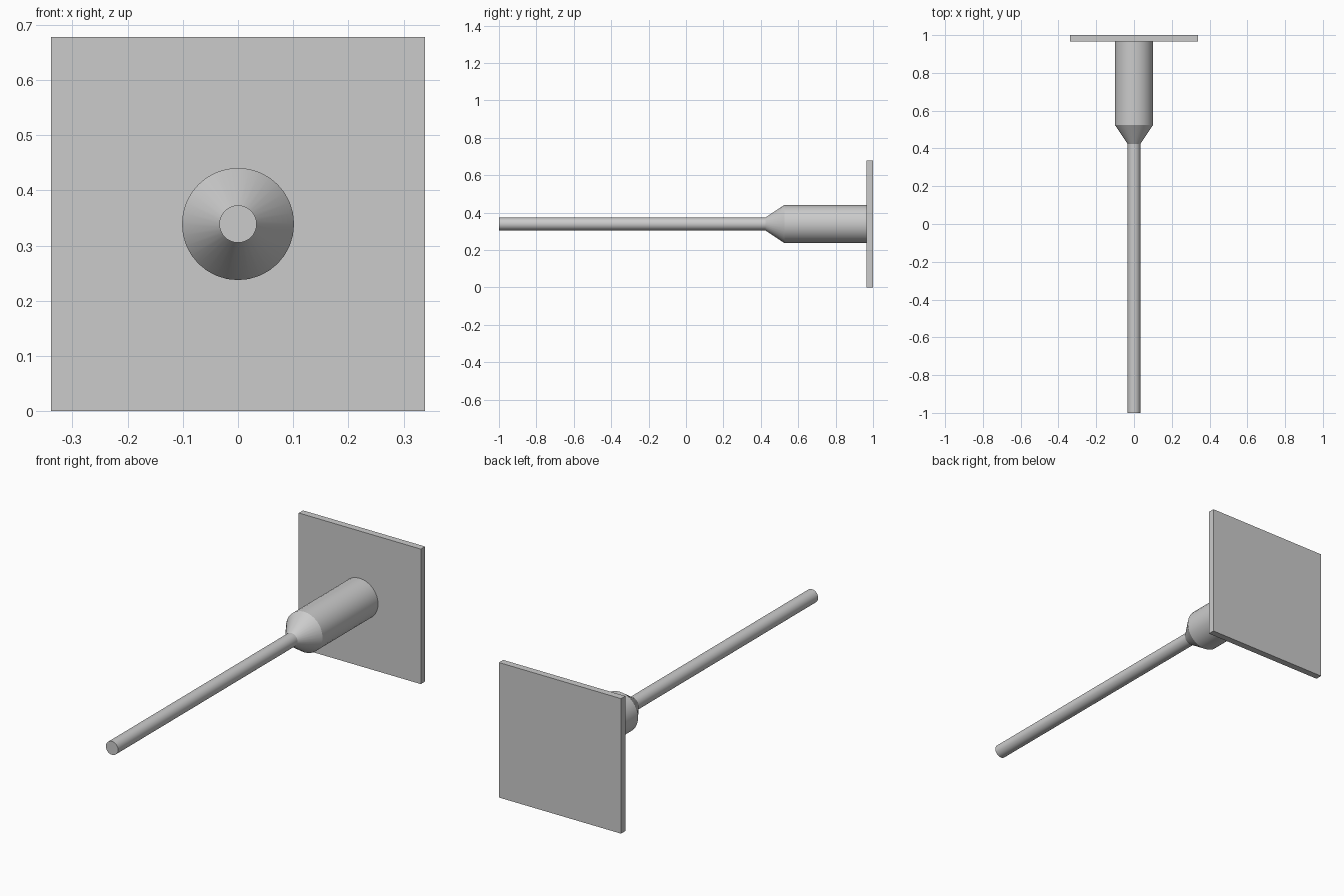
import bpy, bmesh, math

if "Cube" in bpy.data.objects:
    bpy.data.objects.remove(bpy.data.objects["Cube"])

U = 2 / 59          # base unit: rod radius and plate thickness
CZ = 10 * U         # height of the shared axis
SIDES = 32


def finish(name, bm):
    bmesh.ops.recalc_face_normals(bm, faces=bm.faces)
    mesh = bpy.data.meshes.new(name)
    bm.to_mesh(mesh)
    bm.free()
    obj = bpy.data.objects.new(name, mesh)
    bpy.context.collection.objects.link(obj)
    return obj


def lathe(name, profile):
    """Revolve (radius, y) points around the horizontal axis, capping both ends."""
    bm = bmesh.new()
    rings = []
    for r, y in profile:
        angles = [2 * math.pi * i / SIDES for i in range(SIDES)]
        rings.append([bm.verts.new((r * math.sin(a), y, CZ + r * math.cos(a))) for a in angles])
    for a, b in zip(rings, rings[1:]):
        for i in range(SIDES):
            j = (i + 1) % SIDES
            bm.faces.new((a[i], a[j], b[j], b[i]))
    bm.faces.new(rings[0])
    bm.faces.new(rings[-1])
    obj = finish(name, bm)
    bpy.ops.object.select_all(action='DESELECT')
    obj.select_set(True)
    bpy.context.view_layer.objects.active = obj
    bpy.ops.object.shade_smooth_by_angle(angle=math.radians(30))
    return obj


# Square mounting plate at the back
bm = bmesh.new()
bmesh.ops.create_cube(bm, size=1)
bmesh.ops.scale(bm, vec=(20 * U, U, 20 * U), verts=bm.verts)
bmesh.ops.translate(bm, vec=(0, 1 - U / 2, CZ), verts=bm.verts)
finish("mounting_plate", bm)

# Thin rod, tapered shoulder and thick sleeve meeting the plate
front = -1
taper_start = front + 42 * U
taper_end = taper_start + 3 * U
lathe("stepped_shaft", [(U, front), (U, taper_start), (3 * U, taper_end), (3 * U, 1 - U)])
